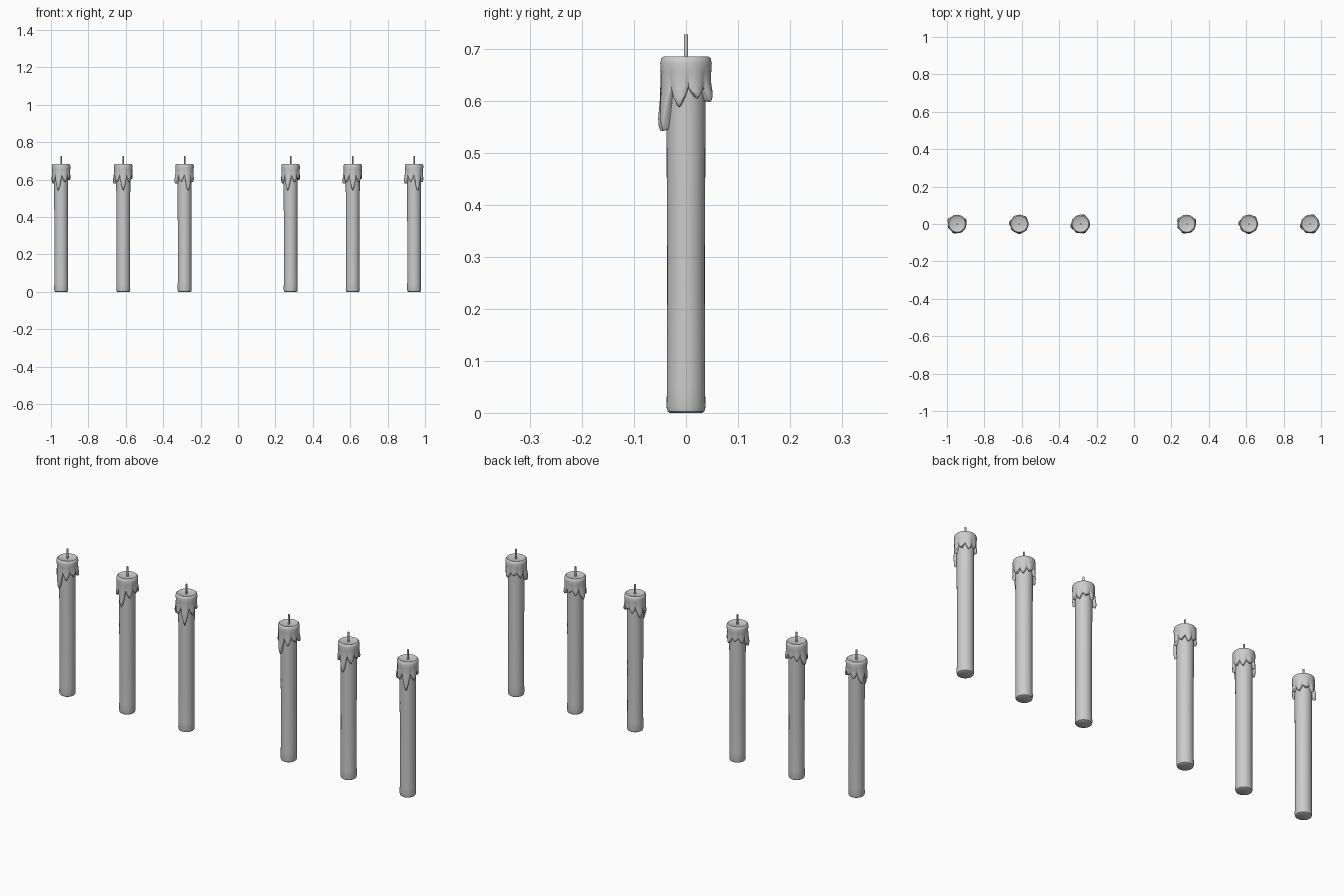
import bpy, bmesh
from math import sin, cos, radians, pi

if "Cube" in bpy.data.objects:
    bpy.data.objects.remove(bpy.data.objects["Cube"])

SEG = 96
# wax drips: angle from the longest run (deg), half width (deg), tip height, tip radius
DRIPS = [(0, 27, 0.542, 0.0535), (48, 25, 0.587, 0.051), (93, 24, 0.604, 0.050),
         (135, 22, 0.597, 0.054), (176, 24, 0.612, 0.050), (217, 22, 0.600, 0.051),
         (262, 26, 0.578, 0.056), (310, 27, 0.588, 0.052)]


def lathe(name, profile, seg, loc, rot=0.0):
    """Revolve profile(angle) -> [(r, z), ...] about z, closing both ends."""
    bm = bmesh.new()
    cols = []
    for i in range(seg):
        a = 2 * pi * i / seg
        cols.append([bm.verts.new((r * cos(a + rot), r * sin(a + rot), z))
                     for r, z in profile(a)])
    n = len(cols[0])
    for i in range(seg):
        p, q = cols[i], cols[(i + 1) % seg]
        for j in range(n - 1):
            bm.faces.new((p[j], q[j], q[j + 1], p[j + 1]))
    bm.faces.new([c[0] for c in reversed(cols)])
    bm.faces.new([c[-1] for c in cols])
    bmesh.ops.recalc_face_normals(bm, faces=bm.faces)
    me = bpy.data.meshes.new(name)
    bm.to_mesh(me)
    bm.free()
    ob = bpy.data.objects.new(name, me)
    bpy.context.collection.objects.link(ob)
    ob.location = loc
    bpy.ops.object.select_all(action='DESELECT')
    ob.select_set(True)
    bpy.context.view_layer.objects.active = ob
    bpy.ops.object.shade_smooth_by_angle(angle=radians(40))
    return ob


def body(a):
    return [(0.031, 0.0), (0.0355, 0.003), (0.0375, 0.012), (0.0365, 0.05),
            (0.0362, 0.3), (0.0375, 0.55), (0.038, 0.66)]


def wick(a):
    return [(0.0045, 0.66), (0.0045, 0.727)]


def wax(a):
    # lower edge: deepest drip wins, leaving sharp notches between
    zb, tip, k = 0.628, 0.045, 0.0
    deg = a * 180 / pi
    for ang, w, z, r in DRIPS:
        d = abs((deg - ang + 180) % 360 - 180) / w
        if d < 1:
            s = 1 - d ** 1.4
            if 0.628 - (0.628 - z) * s < zb:
                zb, k = 0.628 - (0.628 - z) * s, s
                tip = 0.043 + (r - 0.043) * s ** 0.6
    h = 0.66 - zb
    mid = 0.0455 + (tip - 0.0455) * 0.6
    return [(0.004, 0.679), (0.028, 0.680), (0.038, 0.684), (0.043, 0.685),
            (0.0475, 0.681), (0.0495, 0.672), (0.0485, 0.655),
            (mid, 0.66 - h * 0.5), (tip, 0.66 - h * 0.8),
            (tip - 0.001, 0.66 - h * 0.93), (tip - 0.005, zb), (0.034, zb + 0.003)]


# two groups of three candles, each turned a little differently
for gx in (-0.6135, 0.6135):
    for dx, turn in ((-0.332, -110), (0.0, -90), (0.328, -65)):
        loc = (gx + dx, 0, 0)
        lathe("candle_body", body, 32, loc)
        lathe("wax_drips", wax, SEG, loc, radians(turn))
        lathe("wick", wick, 10, loc)
